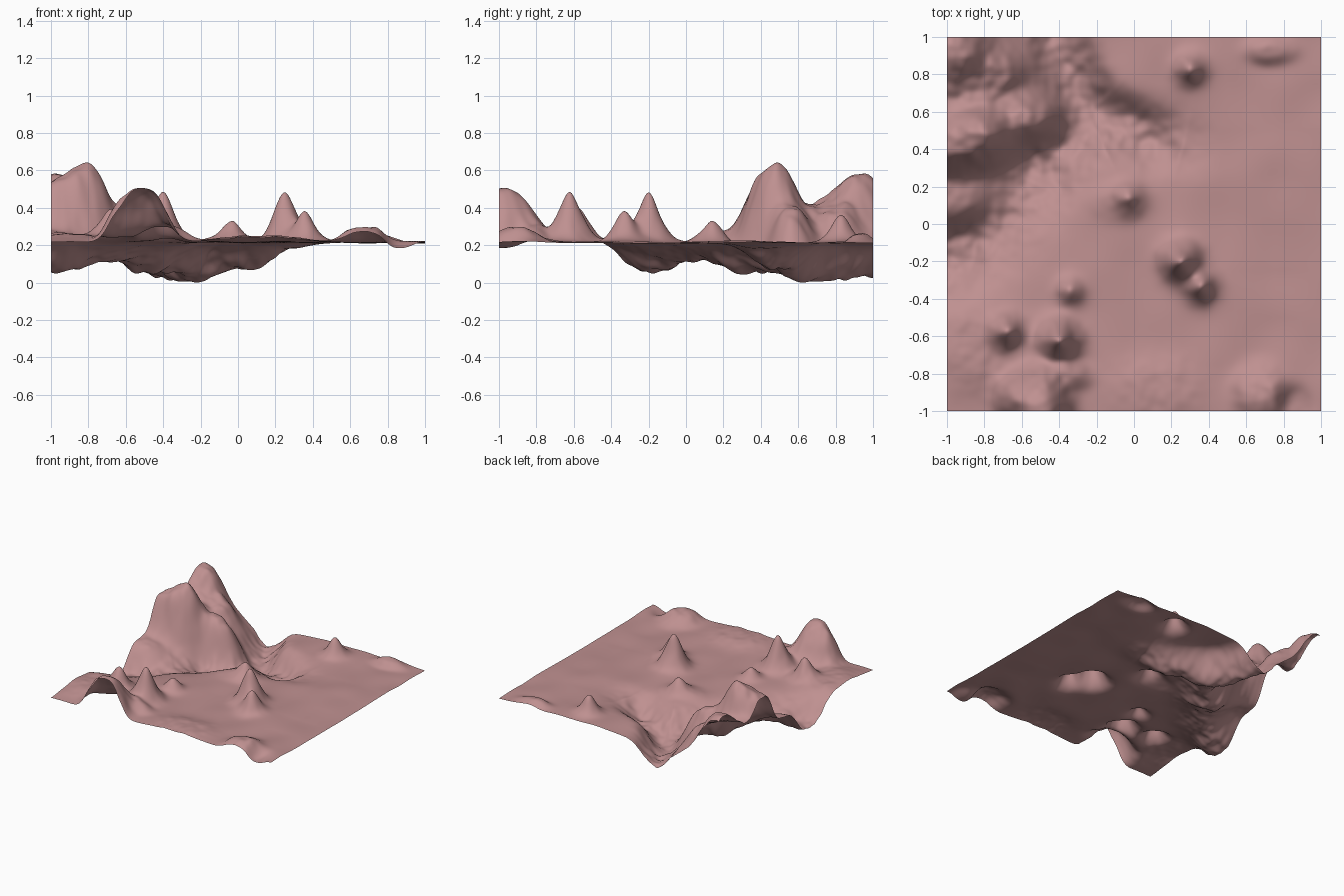
import bpy, bmesh, math
from mathutils import Vector, noise

if "Cube" in bpy.data.objects:
    bpy.data.objects.remove(bpy.data.objects["Cube"])

N = 180          # grid divisions
BASE = 0.215     # level of the plain

# Valley floor x, y, z: along the foot of the range, and a side branch
MAIN_VALLEY = [(-1, -.2, .05), (-.65, .1, .12), (-.5, .3, .05), (-.27, .62, .01), (-.46, 1.1, .04)]
SIDE_VALLEY = [(-.27, .62, .01), (.1, .46, .09), (.26, .42, .18)]

# Broad shapes: x, y, target height, x radius, y radius
SWELLS = [(.08, .85, .215, .22, .19), (.12, -.88, .255, .24, .18), (.68, -.9, .29, .14, .14),
          (-.85, -.65, .255, .25, .25), (.73, .93, .265, .13, .07), (-.07, .12, .24, .16, .1),
          (.87, -.97, .185, .08, .1)]
MOUNTAINS = [(-.98, .14, .27, .2, .14), (-.93, .7, .4, .27, .25), (-.75, .82, .38, .14, .1),
             (-.58, .56, .39, .18, .12), (-1, .42, .52, .2, .14), (-.82, .47, .62, .16, .14),
             (-.97, .93, .58, .2, .17), (-.36, -.81, .28, .12, .07), (-.62, -.92, .4, .11, .11),
             (-.5, -1, .5, .14, .21)]

# Cones: x, y, target height (the radius follows from the height)
CONES = [(-.4, -.62, .49), (-.68, -.57, .40), (-.34, -.36, .32), (.25, -.2, .47),
         (.36, -.33, .38), (.3, .83, .36), (-.03, .14, .34)]


def valley_height(x, y, line, width):
    """Valley floor blended into the plain by distance to its line."""
    p, low = Vector((x, y)), BASE
    for a, b in zip(line, line[1:]):
        a, b = Vector(a), Vector(b)
        d = (b - a).xy
        t = min(1, max(0, (p - a.xy).dot(d) / d.length_squared))
        q = a.lerp(b, t)
        r = (p - q.xy).length / width
        low = min(low, BASE + (q.z - BASE) * math.exp(-r ** 2.2))
    return low


def raise_to(h, top, r, power):
    """Pull the ground towards a target height near r = 0."""
    return h + (top - h) * math.exp(-r ** power)


def height(x, y):
    # narrow at the north end, wide in the bend of the valley
    width = .2 - .05 * max(0, min(1, (y - .6) / .25))
    h = min(valley_height(x, y, MAIN_VALLEY, width), valley_height(x, y, SIDE_VALLEY, .15))
    for shapes, power in ((SWELLS, 3), (MOUNTAINS, 2.6)):
        for hx, hy, top, rx, ry in shapes:
            h = raise_to(h, top, math.hypot((x - hx) / rx, (y - hy) / ry), power)
    for hx, hy, top in CONES:
        h = raise_to(h, top, math.hypot(x - hx, y - hy) / (.05 + .14 * (top - BASE)), 1.8)
    # gullies and knobs, stronger on the rugged ground
    rough = min(1, abs(h - BASE) / .12)
    h += rough * .026 * noise.noise(Vector((x * 8, y * 8, 1.3)))
    h += rough * .013 * noise.noise(Vector((x * 17, y * 17, 4.1)))
    return h + .012 * noise.noise(Vector((x * 4, y * 4, 7.7)))


# terrain sheet
bm = bmesh.new()
bmesh.ops.create_grid(bm, x_segments=N, y_segments=N, size=1)
for v in bm.verts:
    v.co.z = height(v.co.x, v.co.y)
lowest = min(v.co.z for v in bm.verts)
for v in bm.verts:
    v.co.z -= lowest
for f in bm.faces:
    f.smooth = True
mesh = bpy.data.meshes.new("terrain")
bm.to_mesh(mesh)
bm.free()
terrain = bpy.data.objects.new("terrain", mesh)
bpy.context.collection.objects.link(terrain)

# dusty pink rock
rock = bpy.data.materials.new("rock")
rock.diffuse_color = (.52, .28, .28, 1)
rock.use_nodes = True
rock.node_tree.nodes["Principled BSDF"].inputs["Base Color"].default_value = rock.diffuse_color
mesh.materials.append(rock)
